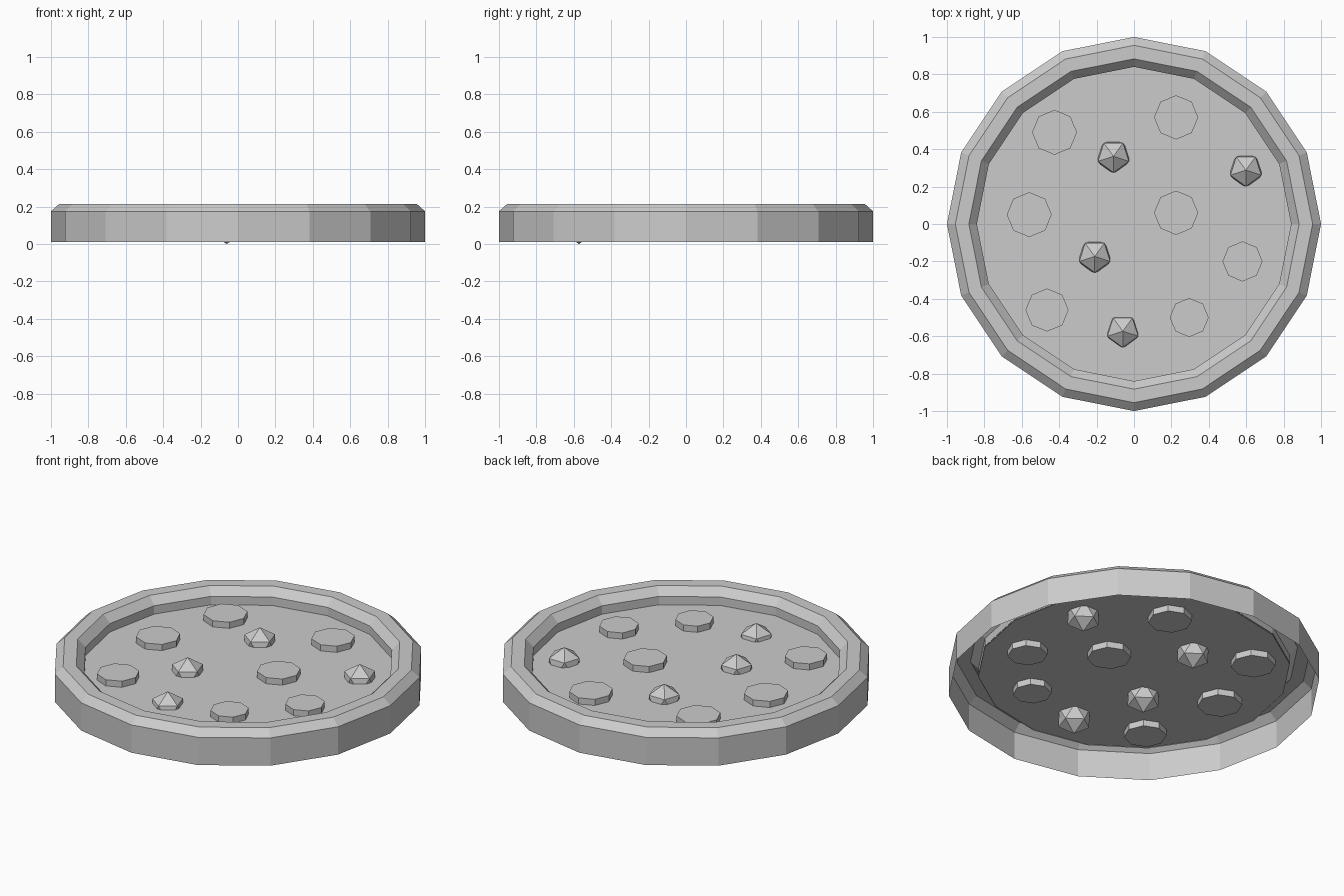
import bpy
import bmesh
from math import cos, sin, pi
from mathutils import Matrix

if "Cube" in bpy.data.objects:
    bpy.data.objects.remove(bpy.data.objects["Cube"], do_unlink=True)

SIDES = 16
DISC_Z = 0.12

grey = bpy.data.materials.new("plain_grey")
grey.use_nodes = True
grey.diffuse_color = (0.6, 0.6, 0.6, 1)
grey.node_tree.nodes["Principled BSDF"].inputs["Base Color"].default_value = (0.6, 0.6, 0.6, 1)


def add_object(name, bm, location=(0, 0, 0)):
    mesh = bpy.data.meshes.new(name)
    bm.to_mesh(mesh)
    bm.free()
    mesh.materials.append(grey)
    obj = bpy.data.objects.new(name, mesh)
    obj.location = location
    bpy.context.collection.objects.link(obj)
    return obj


# Rim: an open profile turned into a hollow, faceted shell
profile = [(1, 0.01), (1, 0.175), (0.955, 0.215), (0.883, 0.215), (0.84, 0.17), (0.84, DISC_Z - 0.005)]
bm = bmesh.new()
rings = []
for r, z in profile:
    rings.append([bm.verts.new((r * cos(2 * pi * i / SIDES), r * sin(2 * pi * i / SIDES), z))
                  for i in range(SIDES)])
for low, high in zip(rings, rings[1:]):
    for i in range(SIDES):
        j = (i + 1) % SIDES
        bm.faces.new((low[i], low[j], high[j], high[i]))
add_object("rim", bm)

# Thin floor disc inside the rim
bm = bmesh.new()
bmesh.ops.create_circle(bm, cap_ends=True, segments=SIDES, radius=0.842,
                        matrix=Matrix.Translation((0, 0, DISC_Z)))
add_object("floor_disc", bm)

# Eight-sided slices set through the floor: x, y, radius
slices = [(-0.425, 0.49, 0.12), (0.225, 0.57, 0.118), (-0.56, 0.05, 0.12), (0.225, 0.06, 0.118),
          (0.58, -0.2, 0.107), (0.295, -0.5, 0.104), (-0.465, -0.46, 0.115)]
for n, (x, y, r) in enumerate(slices):
    bm = bmesh.new()
    bmesh.ops.create_cone(bm, cap_ends=True, segments=8, radius1=r, radius2=r, depth=0.073)
    add_object(f"round_slice_{n + 1}", bm, (x, y, DISC_Z))

# Faceted balls half sunk in the floor: x, y, height of centre
balls = [(-0.11, 0.362, 0.107), (0.598, 0.288, 0.107), (-0.21, -0.173, 0.107), (-0.06, -0.573, 0.097)]
for n, (x, y, z) in enumerate(balls):
    bm = bmesh.new()
    bmesh.ops.create_icosphere(bm, subdivisions=1, radius=0.097)
    # Point one corner of the upper ring to the front
    upper = [v.co for v in bm.verts if 0.01 < v.co.z < 0.08]
    lead = max(upper, key=lambda c: c.x)
    turn = -pi / 2 - lead.xy.angle_signed((1, 0))
    bmesh.ops.rotate(bm, verts=bm.verts, cent=(0, 0, 0), matrix=Matrix.Rotation(turn, 3, "Z"))
    add_object(f"faceted_ball_{n + 1}", bm, (x, y, z))
